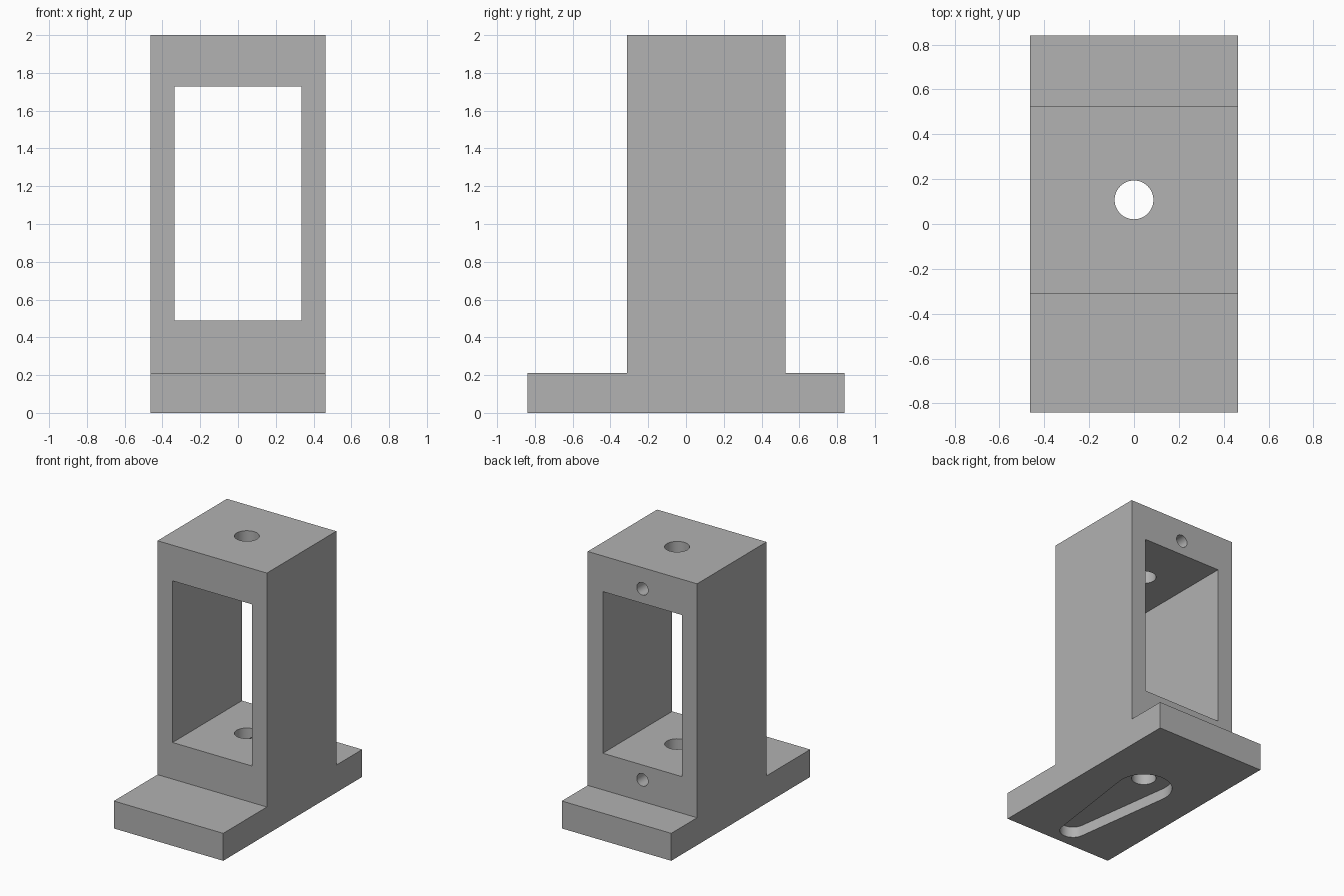
import bpy, bmesh, math
from mathutils import Matrix, Vector

if "Cube" in bpy.data.objects:
    bpy.data.objects.remove(bpy.data.objects["Cube"], do_unlink=True)

HALF_WIDTH, HALF_DEPTH, HEIGHT = 0.463, 0.84, 2.0
FLANGE = 0.21
FRONT, BACK = -0.312, 0.527
BORE_Y, BORE_R = 0.1075, 0.0865
WINDOW_X, WINDOW_LOW, WINDOW_HIGH = 0.335, 0.49, 1.727

grey = bpy.data.materials.new("plain grey")
grey.use_nodes = True
grey.diffuse_color = (0.445, 0.445, 0.445, 1)
grey.node_tree.nodes["Principled BSDF"].inputs["Base Color"].default_value = grey.diffuse_color


def prism(name, outline, offset):
    """Extrude a closed outline of 3D points by an offset."""
    bm = bmesh.new()
    face = bm.faces.new([bm.verts.new(p) for p in outline])
    moved = bmesh.ops.extrude_face_region(bm, geom=[face])["geom"]
    bmesh.ops.translate(bm, vec=offset,
                        verts=[v for v in moved if isinstance(v, bmesh.types.BMVert)])
    bmesh.ops.recalc_face_normals(bm, faces=bm.faces)
    mesh = bpy.data.meshes.new(name)
    bm.to_mesh(mesh)
    bm.free()
    mesh.materials.append(grey)
    obj = bpy.data.objects.new(name, mesh)
    bpy.context.collection.objects.link(obj)
    return obj


def arc(radius, start, end, steps):
    return [(radius * math.cos(start + (end - start) * i / steps),
             radius * math.sin(start + (end - start) * i / steps))
            for i in range(steps + 1)]


# Flanged tower body, from its side profile
side = [(-HALF_DEPTH, 0), (HALF_DEPTH, 0), (HALF_DEPTH, FLANGE), (BACK, FLANGE),
        (BACK, HEIGHT), (FRONT, HEIGHT), (FRONT, FLANGE), (-HALF_DEPTH, FLANGE)]
body = prism("bracket_body", [(-HALF_WIDTH, y, z) for y, z in side], (2 * HALF_WIDTH, 0, 0))

# Window through the tower
cutters = [prism("window_cutter",
                 [(x, -1, z) for x, z in ((-WINDOW_X, WINDOW_LOW), (WINDOW_X, WINDOW_LOW),
                                          (WINDOW_X, WINDOW_HIGH), (-WINDOW_X, WINDOW_HIGH))],
                 (0, 2, 0))]

# Vertical bore through top and floor
circle = arc(BORE_R, 0, 2 * math.pi, 48)[:-1]
cutters.append(prism("bore_cutter", [(x, y + BORE_Y, -0.1) for x, y in circle], (0, 0, 2.3)))

# Two set screw holes from the back into the bore
circle = arc(0.048, 0, 2 * math.pi, 32)[:-1]
for z in (0.376, 1.838):
    cutters.append(prism("screw_cutter", [(x, BORE_Y, h + z) for x, h in circle], (0, 0.6, 0)))

# Tapered slot in the underside, wide round end under the bore
big, small, small_y = 0.2, 0.094, -0.672
tilt = math.asin((big - small) / (BORE_Y - small_y))
slot = [(x, y + BORE_Y) for x, y in arc(big, -tilt * -1, math.pi - tilt, 32)]
slot += [(x, y + small_y) for x, y in arc(small, math.pi - tilt, 2 * math.pi + tilt, 32)]
# The tangent points lie on the same angle at both ends
slot = [(x, y + BORE_Y) for x, y in arc(big, -tilt, math.pi + tilt, 32)]
slot += [(x, y + small_y) for x, y in arc(small, math.pi + tilt, 2 * math.pi - tilt, 24)]
cutters.append(prism("slot_cutter", [(x, y, -0.1) for x, y in slot], (0, 0, 0.183)))

# Cut every opening, then drop the cutters
for cutter in cutters:
    cutter.hide_render = True
    mod = body.modifiers.new(cutter.name, 'BOOLEAN')
    mod.operation, mod.solver, mod.object = 'DIFFERENCE', 'EXACT', cutter
bpy.context.view_layer.update()
result = bpy.data.meshes.new_from_object(body.evaluated_get(bpy.context.evaluated_depsgraph_get()))
body.modifiers.clear()
body.data = result
for cutter in cutters:
    bpy.data.objects.remove(cutter, do_unlink=True)

# Smooth hole walls with sharp edges
bpy.ops.object.select_all(action='DESELECT')
body.select_set(True)
bpy.context.view_layer.objects.active = body
bpy.ops.object.shade_smooth_by_angle(angle=math.radians(30))
